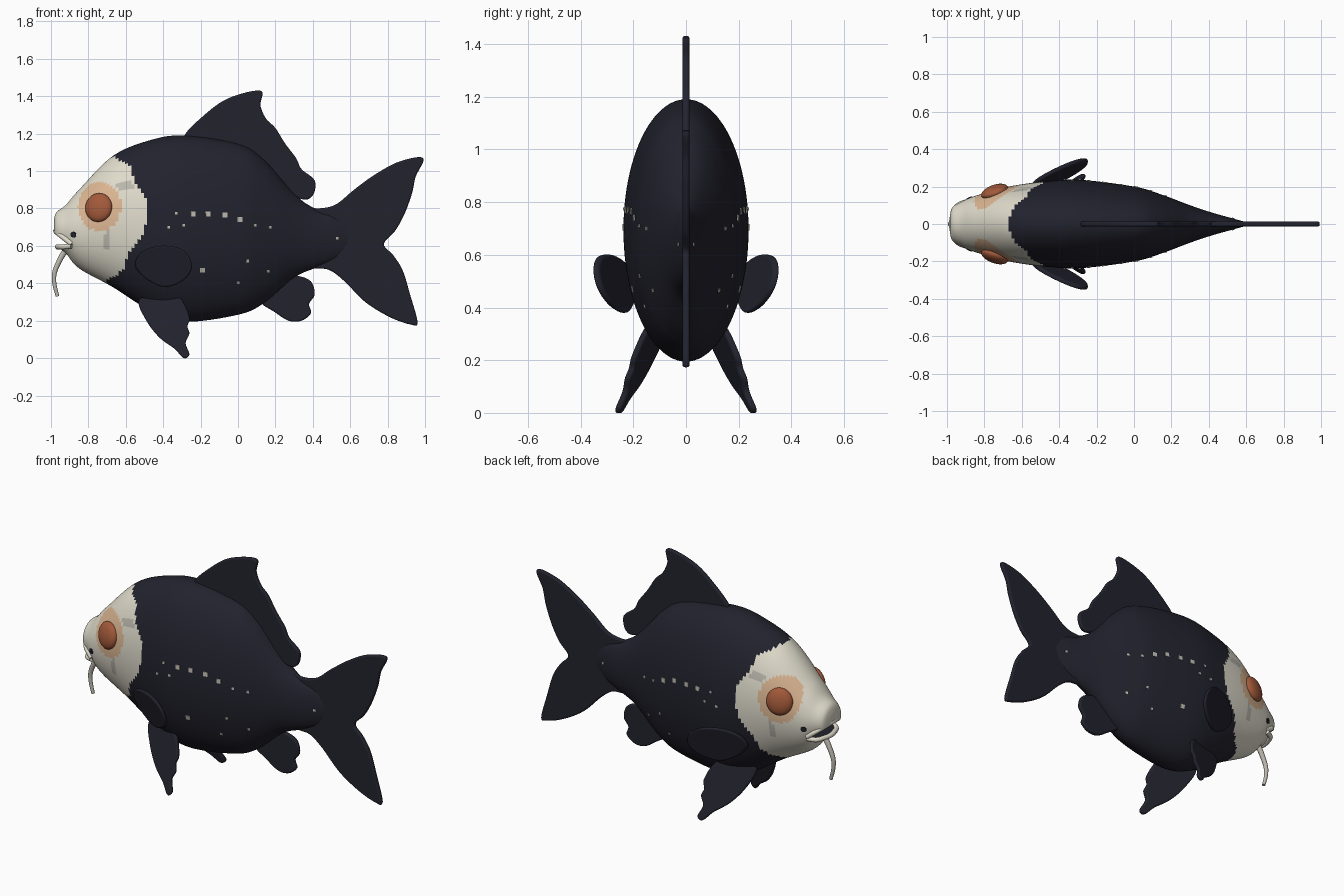
import bpy, bmesh, math
from mathutils import Vector, Matrix
from mathutils.bvhtree import BVHTree

old = bpy.data.objects.get("Cube")
if old:
    bpy.data.objects.remove(old, do_unlink=True)


def material(name, r, g, b):
    mat = bpy.data.materials.new(name)
    mat.use_nodes = True
    mat.diffuse_color = (r, g, b, 1)
    bsdf = mat.node_tree.nodes["Principled BSDF"]
    bsdf.inputs["Base Color"].default_value = (r, g, b, 1)
    bsdf.inputs["Roughness"].default_value = 0.8
    return mat


dark = material("midnight scales", 0.016, 0.016, 0.027)
cream = material("cream head", 0.74, 0.71, 0.6)
peach = material("peach eye patch", 0.72, 0.47, 0.29)
brown = material("rust eye", 0.36, 0.1, 0.042)
grey = material("pale grey", 0.5, 0.48, 0.42)


def smooth_path(points, steps, closed=False):
    """Catmull-Rom samples through points of any dimension."""
    n = len(points)
    pick = (lambda i: points[i % n]) if closed else (lambda i: points[max(0, min(n - 1, i))])
    result = []
    for i in range(n if closed else n - 1):
        a, b, c, d = (pick(i + k) for k in (-1, 0, 1, 2))
        for s in range(steps):
            t = s / steps
            result.append([q + t / 2 * (r - p + t * (2 * p - 5 * q + 4 * r - w + t * (3 * (q - r) + w - p)))
                           for p, q, r, w in zip(a, b, c, d)])
    if not closed:
        result.append(list(points[-1]))
    return result


def add_object(name, mesh, *mats):
    obj = bpy.data.objects.new(name, mesh)
    bpy.context.collection.objects.link(obj)
    for mat in mats:
        mesh.materials.append(mat)
    return obj


def smooth(obj, angle=40):
    bpy.ops.object.select_all(action='DESELECT')
    obj.select_set(True)
    bpy.context.view_layer.objects.active = obj
    bpy.ops.object.shade_smooth_by_angle(angle=math.radians(angle))


def from_bmesh(name, bm, *mats):
    mesh = bpy.data.meshes.new(name)
    bm.to_mesh(mesh)
    bm.free()
    return add_object(name, mesh, *mats)


def curve_mesh(name, points, mat, bevel, extrude=0, flat=False, taper=0):
    """A flat filled plate or a round tube, as a mesh."""
    curve = bpy.data.curves.new(name, 'CURVE')
    curve.dimensions = '2D' if flat else '3D'
    curve.fill_mode = 'BOTH' if flat else 'FULL'
    curve.bevel_depth, curve.extrude, curve.bevel_resolution = bevel, extrude, 3
    curve.offset = -bevel if flat else 0
    curve.use_fill_caps = not flat
    spline = curve.splines.new('POLY')
    spline.points.add(len(points) - 1)
    spline.use_cyclic_u = flat
    for i, (p, co) in enumerate(zip(spline.points, points)):
        p.co = (*co, 0, 1) if flat else (*co, 1)
        p.radius = 1 - taper * i / len(points)
    temp = bpy.data.objects.new(name + " guide", curve)
    bpy.context.collection.objects.link(temp)
    graph = bpy.context.evaluated_depsgraph_get()
    mesh = bpy.data.meshes.new_from_object(temp.evaluated_get(graph))
    bpy.data.objects.remove(temp, do_unlink=True)
    mesh.materials.clear()
    mesh.name = name
    return add_object(name, mesh, mat)


def fin(name, outline, side=0, lean=(0, 0, 0)):
    """Upright plate; lean gives its y offset and its slopes along x and z."""
    points = smooth_path([(x / 100, z / 100) for x, z in outline], 6, True)
    obj = curve_mesh(name, points, dark, 0.009, 0.004, flat=True)
    for v in obj.data.vertices:
        x, z, depth = v.co
        v.co = (x, side * (lean[0] + lean[1] * x + lean[2] * z) - depth, z)
    smooth(obj)


# Body: elliptical rings along x, each (x, top, bottom, half width)
stations = [(-0.985, 0.74, 0.65, 0.045), (-0.97, 0.78, 0.6, 0.09), (-0.92, 0.82, 0.56, 0.12),
            (-0.85, 0.9, 0.48, 0.15), (-0.67, 1.08, 0.38, 0.2), (-0.47, 1.165, 0.255, 0.228),
            (-0.285, 1.19, 0.195, 0.236), (0, 1.145, 0.232, 0.2), (0.14, 1.06, 0.295, 0.16),
            (0.3, 0.88, 0.43, 0.1), (0.42, 0.79, 0.485, 0.06), (0.52, 0.755, 0.53, 0.032),
            (0.6, 0.69, 0.6, 0.01)]
SIDES = 96
bm = bmesh.new()
rings = []
for x, top, low, half in smooth_path(stations, 12):
    rings.append([bm.verts.new((x, half * math.sin(a), (top + low) / 2 + (top - low) / 2 * math.cos(a)))
                  for a in (math.tau * k / SIDES for k in range(SIDES))])
for a, b in zip(rings, rings[1:]):
    for k in range(SIDES):
        n = (k + 1) % SIDES
        bm.faces.new((a[k], a[n], b[n], b[k]))
bm.faces.new(rings[0])
bm.faces.new(rings[-1])
bmesh.ops.recalc_face_normals(bm, faces=bm.faces)

# Head colour: everything ahead of a curved edge given as (z, x)
edge = smooth_path([(0.3, -0.74), (0.4, -0.71), (0.47, -0.62), (0.55, -0.59), (0.66, -0.515), (0.77, -0.485),
                    (0.85, -0.49), (0.95, -0.555), (1.03, -0.58), (1.08, -0.67), (1.2, -0.75)], 10)
# Painted patches: slot, centre x and z, radii
patches = [(2, -0.74, 0.81, 0.115, 0.13), (3, -0.825, 0.82, 0.022, 0.05),
           (4, -0.605, 0.92, 0.05, 0.025), (4, -0.7, 0.63, 0.02, 0.05)]
for f in bm.faces:
    c = f.calc_center_median()
    limit = min(edge, key=lambda e: abs(e[0] - c.z))[1]
    f.material_index = 1 if c.x < limit else 0
    for slot, x, z, rx, rz in reversed(patches):
        if ((c.x - x) / rx) ** 2 + ((c.z - z) / rz) ** 2 < 1:
            f.material_index = slot
tree = BVHTree.FromBMesh(bm)
body = from_bmesh("body", bm, dark, cream, peach, brown, grey)

# Open mouth: a dark wedge cut into the snout
bm = bmesh.new()
wedge = [bm.verts.new((x, -0.3, z)) for x, z in ((-1.1, 0.74), (-0.88, 0.605), (-1.1, 0.6))]
made = bmesh.ops.extrude_face_region(bm, geom=[bm.faces.new(wedge)])["geom"]
bmesh.ops.translate(bm, vec=(0, 0.6, 0), verts=[v for v in made if isinstance(v, bmesh.types.BMVert)])
bmesh.ops.recalc_face_normals(bm, faces=bm.faces)
cutter = from_bmesh("mouth cutter", bm, dark)
cutter.hide_render = True
cut = body.modifiers.new("mouth", 'BOOLEAN')
cut.operation, cut.solver, cut.object = 'DIFFERENCE', 'EXACT', cutter
graph = bpy.context.evaluated_depsgraph_get()
body_mesh = bpy.data.meshes.new_from_object(body.evaluated_get(graph))
body.modifiers.clear()
body.data = body_mesh
bpy.data.objects.remove(cutter, do_unlink=True)
smooth(body)


# Lips and the single chin whisker
def lip(name, half):
    points = half + [(x, -y, z) for x, y, z in reversed(half[:-1])]
    smooth(curve_mesh(name, smooth_path(points, 8), cream, 0.014))


lip("upper_lip", [(-0.89, 0.12, 0.61), (-0.94, 0.1, 0.65), (-0.965, 0.06, 0.67), (-0.975, 0, 0.68)])
lip("lower_lip", [(-0.89, 0.12, 0.6), (-0.935, 0.095, 0.595), (-0.955, 0.05, 0.595), (-0.965, 0, 0.595)])
whisker = [(-0.92, 0, 0.58), (-0.95, 0, 0.53), (-0.98, 0, 0.46), (-0.982, 0, 0.4), (-0.965, 0, 0.33)]
smooth(curve_mesh("chin_whisker", smooth_path(whisker, 8), grey, 0.017, taper=0.45))

# Unpaired fins, outlines in hundredths
fin("dorsal_fin", [(-29, 118), (-18, 130), (-5, 139), (12, 143), (12, 135), (15, 128), (20, 123), (25, 115),
                   (31, 107), (34, 101), (41, 95), (40, 87), (34, 85), (20, 92), (0, 105), (-20, 113)])
fin("tail_fin", [(33, 81), (42, 80), (52, 82), (62, 90), (73, 98), (86, 105), (99, 107), (95, 97), (93, 88),
                 (89, 77), (84, 68), (78, 61), (83, 55), (88, 47), (92, 34), (96, 19), (92, 18), (81, 22),
                 (68, 30), (57, 41), (49, 47), (42, 48), (33, 49)])
fin("anal_fin", [(12, 30), (19, 25), (27, 20), (34, 20), (39, 24), (38, 29), (41, 34), (39, 41), (32, 44),
                 (22, 45), (12, 38)])

# Paired fins
for label, side in (("right", 1), ("left", -1)):
    fin(label + "_pelvic_fin", [(-53, 31), (-49, 20), (-42, 11), (-34, 5), (-29, 0), (-26, 2), (-28, 8),
                                (-26, 13), (-27, 17), (-26, 22), (-31, 32), (-42, 36)], side, (0.34, 0.3, -0.31))
    fin(label + "_pectoral_fin", [(-55, 51), (-51, 57), (-42, 60), (-32, 59), (-26, 54), (-25, 47), (-30, 41),
                                  (-39, 38), (-47, 41), (-53, 46)], side, (0.297, 0.45, 0.3))


# Details pressed onto the flanks
def on_flank(x, z, side):
    hit, normal, _, _ = tree.ray_cast(Vector((x, side, z)), Vector((0, -side, 0)))
    return hit, normal.to_track_quat('Z', 'Y').to_matrix().to_4x4()


for label, side in (("right", 1), ("left", -1)):
    hit, turn = on_flank(-0.745, 0.805, side)
    bm = bmesh.new()
    bmesh.ops.create_uvsphere(bm, u_segments=32, v_segments=20, radius=1,
                              matrix=Matrix.Translation(hit) @ turn @ Matrix.Diagonal((0.075, 0.078, 0.034, 1)))
    smooth(from_bmesh(label + "_eye", bm, brown))

    bm = bmesh.new()
    hit, turn = on_flank(-0.88, 0.66, side)
    bmesh.ops.create_cone(bm, cap_ends=True, segments=16, radius1=0.016, radius2=0.016, depth=0.008,
                          matrix=Matrix.Translation(hit) @ turn)
    from_bmesh(label + "_cheek_spot", bm, dark)

    bm = bmesh.new()
    large = [(-24, 77), (-16, 77), (-7, 76.5), (1, 74), (-19, 47)]
    small = [(-33, 77.5), (9, 71), (17, 70), (-37, 70), (-29, 71), (5, 52), (16, 46.5), (0, 40.5), (53, 64)]
    for size, spots in ((0.026, large), (0.014, small)):
        for x, z in spots:
            hit, turn = on_flank(x / 100, z / 100, side)
            bmesh.ops.create_cube(bm, size=1, matrix=Matrix.Translation(hit) @ turn
                                  @ Matrix.Diagonal((size, size, 0.008, 1)))
    from_bmesh(label + "_scale_spots", bm, grey)
